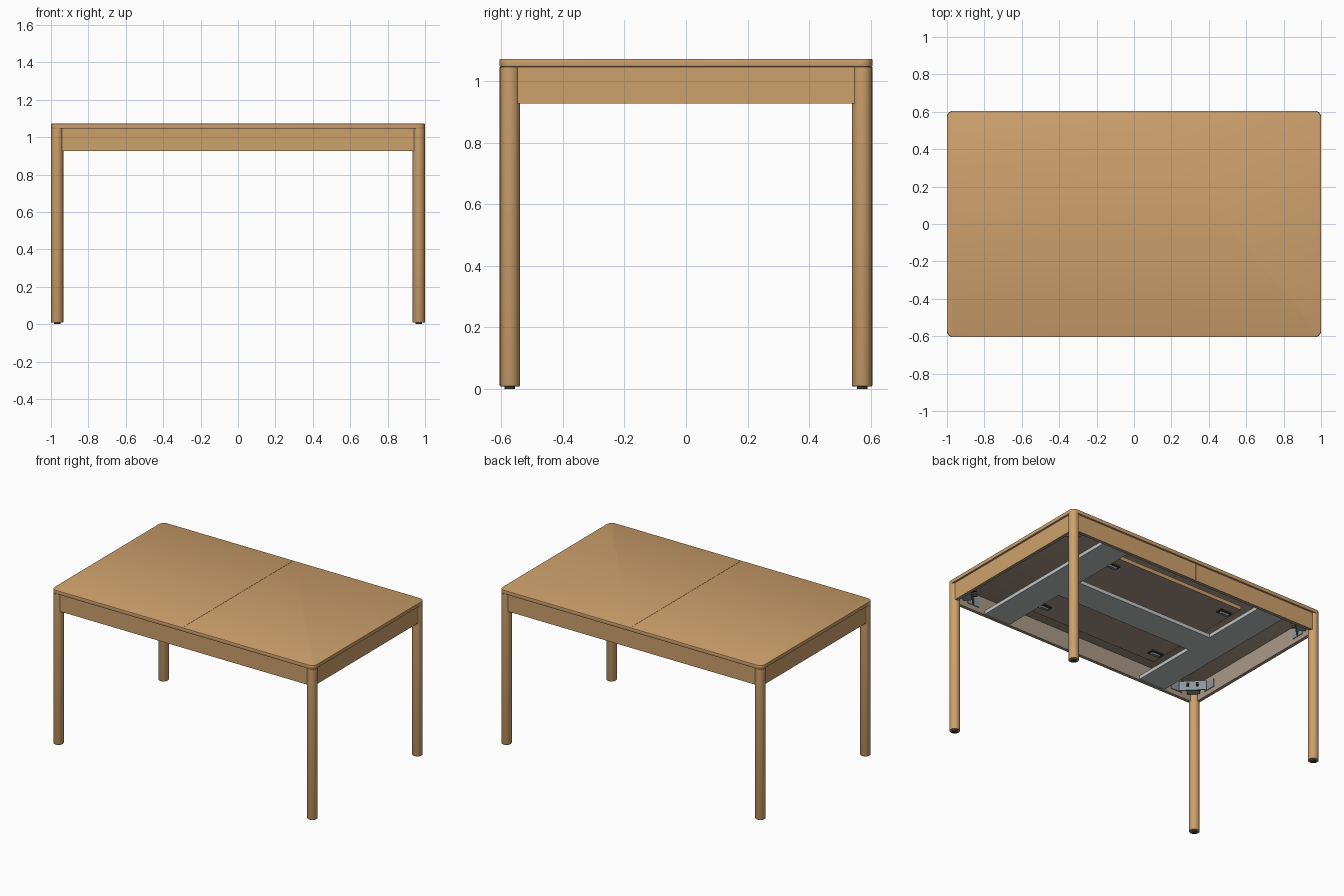
import bpy, bmesh, math
from mathutils import Matrix, Vector

if "Cube" in bpy.data.objects:
    bpy.data.objects.remove(bpy.data.objects["Cube"])


def material(name, r, g, b):
    lin = [((c / 255 + 0.055) / 1.055) ** 2.4 for c in (r, g, b)]
    m = bpy.data.materials.new(name)
    m.diffuse_color = (*lin, 1)
    m.use_nodes = True
    m.node_tree.nodes["Principled BSDF"].inputs["Base Color"].default_value = m.diffuse_color
    return m


WOOD = material("oak", 206, 161, 108)
CORE = material("beige backing", 170, 153, 135)
FRAME = material("light grey frame", 192, 197, 198)
STEEL = material("steel", 140, 150, 158)
DARK = material("dark plastic", 62, 60, 58)


def finish(bm, name, mats, rule=None, smooth=False):
    """Turn a bmesh into an object; rule(normal) picks the material slot."""
    bmesh.ops.recalc_face_normals(bm, faces=bm.faces)
    bm.normal_update()
    for f in bm.faces:
        f.material_index = rule(f.normal) if rule else 0
        f.smooth = smooth
    me = bpy.data.meshes.new(name)
    bm.to_mesh(me)
    bm.free()
    if smooth:
        me.set_sharp_from_angle(angle=math.radians(30))
    for m in mats:
        me.materials.append(m)
    ob = bpy.data.objects.new(name, me)
    bpy.context.collection.objects.link(ob)
    return ob


def box(name, lo, hi, mats, rule=None, matrix=None):
    bm = bmesh.new()
    bmesh.ops.create_cube(bm, size=1)
    for v in bm.verts:
        v.co = Vector([(a + b) / 2 + c * (b - a) for a, b, c in zip(lo, hi, v.co)])
    if matrix:
        bm.transform(matrix)
    return finish(bm, name, mats, rule)


def cylinder(name, x, y, z0, z1, r, mats, rule=None, sides=40, bevel=0):
    bm = bmesh.new()
    bmesh.ops.create_cone(bm, cap_ends=True, segments=sides, radius1=r, radius2=r,
                          depth=z1 - z0, matrix=Matrix.Translation((x, y, (z0 + z1) / 2)))
    if bevel:
        rim = [e for e in bm.edges if all(v.co.z < z0 + 1e-4 for v in e.verts)]
        bmesh.ops.bevel(bm, geom=rim, offset=bevel, segments=2, affect='EDGES', profile=0.5)
    return finish(bm, name, mats, rule, True)


def under(n):
    return 1 if n.z < -0.8 else 0


HX, HY = 1.0, 0.605          # half size of the top
Z_TOP, Z_BOARD, Z_APRON = 1.072, 1.046, 0.927
LEG_R, LEG_IN = 0.033, 0.935
INSET, THICK = 0.012, 0.022

# Table top: two halves with rounded outer corners
for s, side in ((1, "right"), (-1, "left")):
    r = 0.036
    pts = [(0.0008, -HY)]
    for cy, start in ((-HY + r, -90), (HY - r, 0)):
        for i in range(9):
            a = math.radians(start + i * 90 / 8)
            pts.append((HX - r + r * math.cos(a), cy + r * math.sin(a)))
    pts.append((0.0008, HY))
    bm = bmesh.new()
    face = bm.faces.new([bm.verts.new((s * x, y, Z_BOARD)) for x, y in pts])
    up = bmesh.ops.extrude_face_region(bm, geom=[face])["geom"]
    for v in up:
        if isinstance(v, bmesh.types.BMVert):
            v.co.z = Z_TOP
    edges = [e for e in bm.edges
             if abs(e.verts[0].co.z - e.verts[1].co.z) < 1e-5
             and max(abs(v.co.x) for v in e.verts) > 0.01]
    bmesh.ops.bevel(bm, geom=edges, offset=0.003, segments=2, affect='EDGES', profile=0.5)
    finish(bm, "top_" + side, [WOOD, CORE], under, True)

# Legs, feet and corner brackets
for sx in (1, -1):
    for sy in (1, -1):
        tag = ("right" if sx > 0 else "left") + "_" + ("back" if sy > 0 else "front")
        cx, cy = sx * (HX - LEG_R), sy * (HY - LEG_R)
        cylinder("leg_" + tag, cx, cy, 0.008, Z_BOARD, LEG_R, [WOOD, CORE], under, bevel=0.003)
        cylinder("foot_" + tag, cx, cy, 0, 0.01, 0.017, [DARK], sides=24)

        # diagonal steel plate with a flange along each apron
        ix, iy = HX - INSET - THICK, HY - INSET - THICK
        mid = Vector((sx * (ix - 0.075), sy * (iy - 0.075), 0))
        ang = math.atan2(sy, sx)
        m = Matrix.Translation(mid) @ Matrix.Rotation(ang, 4, 'Z')
        box("bracket_plate_" + tag, (-0.004, -0.085, 0.955), (0.004, 0.085, 1.02), [STEEL], matrix=m)
        box("bracket_block_" + tag, (0.004, -0.04, 0.96), (0.06, 0.04, 1.015), [STEEL], matrix=m)
        for k in (-1, 1):
            box("bracket_bolt_" + tag, (-0.03, k * 0.03 - 0.007, 0.98),
                (-0.004, k * 0.03 + 0.007, 0.994), [DARK], matrix=m)
        xs = sorted((sx * (ix - 0.19), sx * (ix - 0.10)))
        ys = sorted((sy * (iy - 0.005), sy * iy))
        box("bracket_flange_long_" + tag, (xs[0], ys[0], 0.96), (xs[1], ys[1], 1.015), [STEEL])
        ys = sorted((sy * (iy - 0.19), sy * (iy - 0.10)))
        xs = sorted((sx * (ix - 0.005), sx * ix))
        box("bracket_flange_end_" + tag, (xs[0], ys[0], 0.96), (xs[1], ys[1], 1.015), [STEEL])

# Aprons: oak outside, beige inside and below; the long ones are split
for s, side in ((1, "back"), (-1, "front")):
    ys = sorted((s * (HY - INSET), s * (HY - INSET - THICK)))
    for t, half in ((1, "right"), (-1, "left")):
        xs = sorted((t * 0.001, t * (LEG_IN + 0.012)))
        box(f"apron_{side}_{half}", (xs[0], ys[0], Z_APRON), (xs[1], ys[1], Z_BOARD), [WOOD, CORE],
            lambda n, s=s: 1 if n.z < -0.5 or n.y * s < -0.5 else 0)
for s, side in ((1, "right"), (-1, "left")):
    xs = sorted((s * (HX - INSET), s * (HX - INSET - THICK)))
    ye = HY - 2 * LEG_R + 0.012
    box("apron_" + side, (xs[0], -ye, Z_APRON), (xs[1], ye, Z_BOARD), [WOOD, CORE],
        lambda n, s=s: 1 if n.z < -0.5 or n.x * s < -0.5 else 0)

# H-shaped support frame under the top
yf = HY - INSET - THICK
for s, side in ((1, "right"), (-1, "left")):
    xs = sorted((s * 0.525, s * 0.725))
    box("cross_plank_" + side, (xs[0], -yf, 0.932), (xs[1], yf, 0.957), [FRAME])
box("centre_rail", (-0.525, -0.1, 0.932), (0.525, 0.1, 0.957), [FRAME])

# Stored extension leaf with its latches
box("stored_leaf", (-0.51, -0.42, 0.982), (0.51, 0.42, 1.008), [WOOD, CORE], under)
for sx in (1, -1):
    for sy in (1, -1):
        x, y = sx * 0.45, sy * 0.33
        box("latch_base", (x - 0.045, y - 0.025, 0.976), (x + 0.045, y + 0.025, 0.982), [DARK])
        box("latch_lever", (x - 0.03, y - 0.01, 0.964), (x + 0.03, y + 0.01, 0.976), [STEEL])
